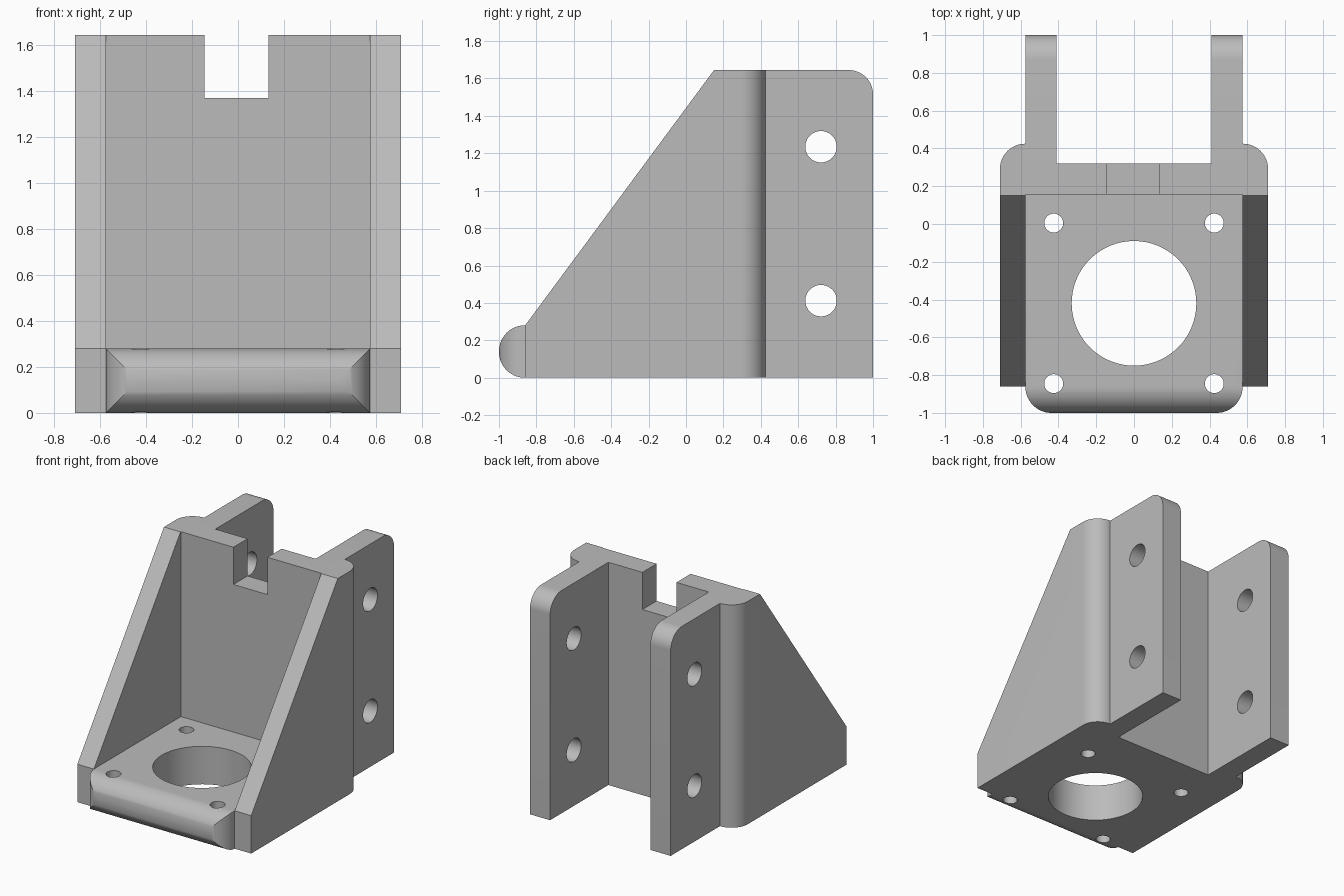
import bpy
import bmesh
from math import pi
from mathutils import Vector, Matrix

cube = bpy.data.objects.get("Cube")
if cube:
    bpy.data.objects.remove(cube, do_unlink=True)

HEIGHT = 1.645      # overall height
BASE = 0.28         # base plate thickness
INNER = 0.575       # half width between the gussets
OUTER = 0.71        # half width over the gussets
WALL_FRONT, WALL_BACK = 0.155, 0.32

grey = bpy.data.materials.new("machined grey")
grey.use_nodes = True
grey.diffuse_color = (0.5, 0.5, 0.5, 1)
grey.node_tree.nodes["Principled BSDF"].inputs["Base Color"].default_value = (0.5, 0.5, 0.5, 1)


def finish(name, bm):
    """Turn a bmesh into a grey object with crisp edges."""
    bmesh.ops.recalc_face_normals(bm, faces=bm.faces)
    mesh = bpy.data.meshes.new(name)
    bm.to_mesh(mesh)
    bm.free()
    mesh.materials.append(grey)
    obj = bpy.data.objects.new(name, mesh)
    bpy.context.collection.objects.link(obj)
    return obj


def plate(name, points, thickness, round_edge=None, radius=0.13):
    """Extrude a 3D outline by a vector, then round the edges picked by a rule."""
    bm = bmesh.new()
    face = bm.faces.new([bm.verts.new(p) for p in points])
    new = bmesh.ops.extrude_face_region(bm, geom=[face])["geom"]
    bmesh.ops.translate(bm, vec=thickness, verts=[v for v in new if isinstance(v, bmesh.types.BMVert)])
    if round_edge:
        edges = [e for e in bm.edges if all(round_edge(v.co) for v in e.verts)]
        bmesh.ops.bevel(bm, geom=edges, offset=radius, segments=14, profile=0.5, affect='EDGES')
    return finish(name, bm)


def drill(obj, axis, holes):
    """Cut round through-holes, each given as (centre, radius)."""
    bm = bmesh.new()
    turn = Matrix.Rotation(pi / 2, 4, 'Y') if axis == 'X' else Matrix()
    for centre, radius in holes:
        bmesh.ops.create_cone(bm, cap_ends=True, segments=64, radius1=radius, radius2=radius,
                              depth=0.8, matrix=Matrix.Translation(Vector(centre)) @ turn)
    cutter = finish("drill_cutter", bm)
    cutter.hide_render = True
    mod = obj.modifiers.new("holes", 'BOOLEAN')
    mod.operation, mod.solver, mod.object = 'DIFFERENCE', 'EXACT', cutter
    bpy.context.view_layer.objects.active = obj
    bpy.ops.object.modifier_apply(modifier=mod.name)
    bpy.data.objects.remove(cutter, do_unlink=True)


# Base plate with rounded front corners, a large bore and four screw holes
base = plate("base_plate",
             [(-INNER, -1, 0), (INNER, -1, 0), (INNER, WALL_FRONT, 0), (-INNER, WALL_FRONT, 0)],
             (0, 0, BASE), lambda p: p.y < -0.99 and abs(p.x) > 0.5, 0.138)
# keep only the vertical front edges rounded
bm = bmesh.new()
bm.free()
screws = [((x, y, 0.14), 0.05) for x in (-0.425, 0.425) for y in (-0.845, 0.005)]
parts = [base]

# Back wall with a notch in its top edge
wall = [(-INNER, 0), (INNER, 0), (INNER, HEIGHT), (0.132, HEIGHT), (0.132, 1.37),
        (-0.146, 1.37), (-0.146, HEIGHT), (-INNER, HEIGHT)]
parts.append(plate("back_wall", [(x, WALL_FRONT, z) for x, z in wall],
                   (0, WALL_BACK - WALL_FRONT, 0)))

# Sloped side gussets and rear mounting flanges, one pair per side
gusset = [(-0.86, 0), (0.425, 0), (0.425, HEIGHT), (0.15, HEIGHT), (-0.86, BASE)]
flange = [(WALL_BACK, 0), (1, 0), (1, HEIGHT), (WALL_BACK, HEIGHT)]
for side, s in (("left", 1), ("right", -1)):
    parts.append(plate(side + "_gusset", [(s * INNER, y, z) for y, z in gusset],
                       (s * (OUTER - INNER), 0, 0),
                       lambda p: p.y > 0.42 and abs(p.x) > 0.7, 0.134))
    ear = plate(side + "_flange", [(s * 0.41, y, z) for y, z in flange],
                (s * (INNER - 0.41), 0, 0), lambda p: p.y > 0.99 and p.z > 1.6)
    drill(ear, 'X', [((s * 0.49, 0.722, z), 0.084) for z in (0.412, 1.235)])
    parts.append(ear)

drill(base, 'Z', screws + [((0, -0.42, 0.14), 0.33)])

for obj in parts:
    bpy.ops.object.select_all(action='DESELECT')
    obj.select_set(True)
    bpy.context.view_layer.objects.active = obj
    bpy.ops.object.shade_smooth_by_angle(angle=pi / 6)
